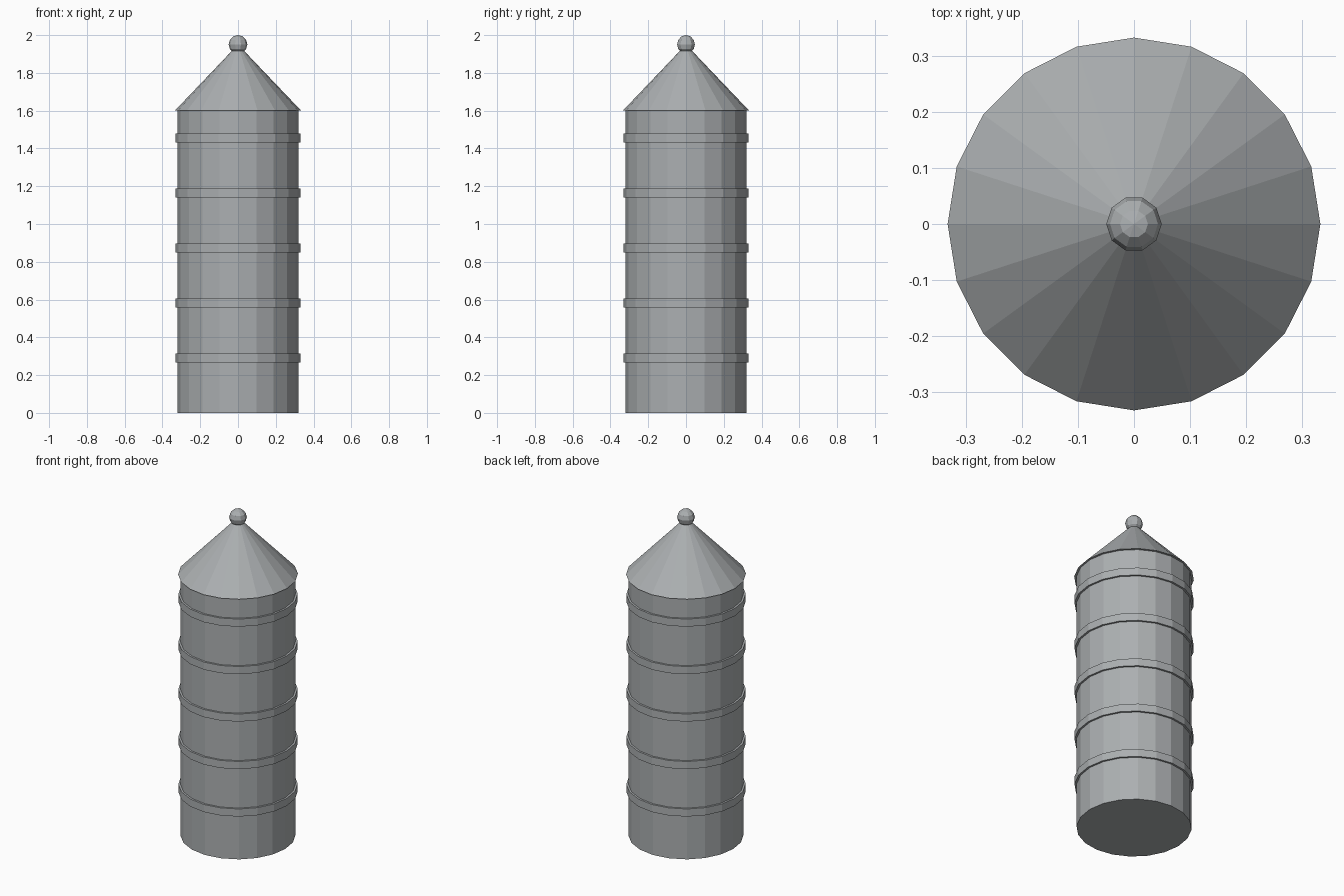
import bpy
import math

if "Cube" in bpy.data.objects:
    bpy.data.objects.remove(bpy.data.objects["Cube"], do_unlink=True)

SIDES = 20
UNIT = 2 / 6.87  # the silo is 6.87 units tall before scaling

metal = bpy.data.materials.new("galvanised_grey")
metal.use_nodes = True
grey = (0.41, 0.43, 0.44, 1)
metal.diffuse_color = grey
metal.node_tree.nodes["Principled BSDF"].inputs["Base Color"].default_value = grey


def finish(name):
    obj = bpy.context.object
    obj.name = name
    obj.data.materials.append(metal)
    bpy.ops.object.shade_flat()


def drum(name, radius, height, z):
    bpy.ops.mesh.primitive_cylinder_add(
        vertices=SIDES, radius=radius * UNIT, depth=height * UNIT,
        location=(0, 0, z * UNIT))
    finish(name)


# Main tank
drum("silo_body", 1.1, 5.5, 2.75)

# Reinforcing hoops
for i in range(1, 6):
    drum(f"hoop_{i}", 1.14, 0.16, i)

# Conical roof
bpy.ops.mesh.primitive_cone_add(
    vertices=SIDES, radius1=1.145 * UNIT, radius2=0, depth=1.2 * UNIT,
    location=(0, 0, 6.1 * UNIT))
finish("roof")

# Ball on the roof tip, one vertex column facing the back
bpy.ops.mesh.primitive_uv_sphere_add(
    segments=10, ring_count=6, radius=0.17 * UNIT,
    location=(0, 0, 6.7 * UNIT), rotation=(0, 0, math.pi / 2))
finish("roof_ball")
